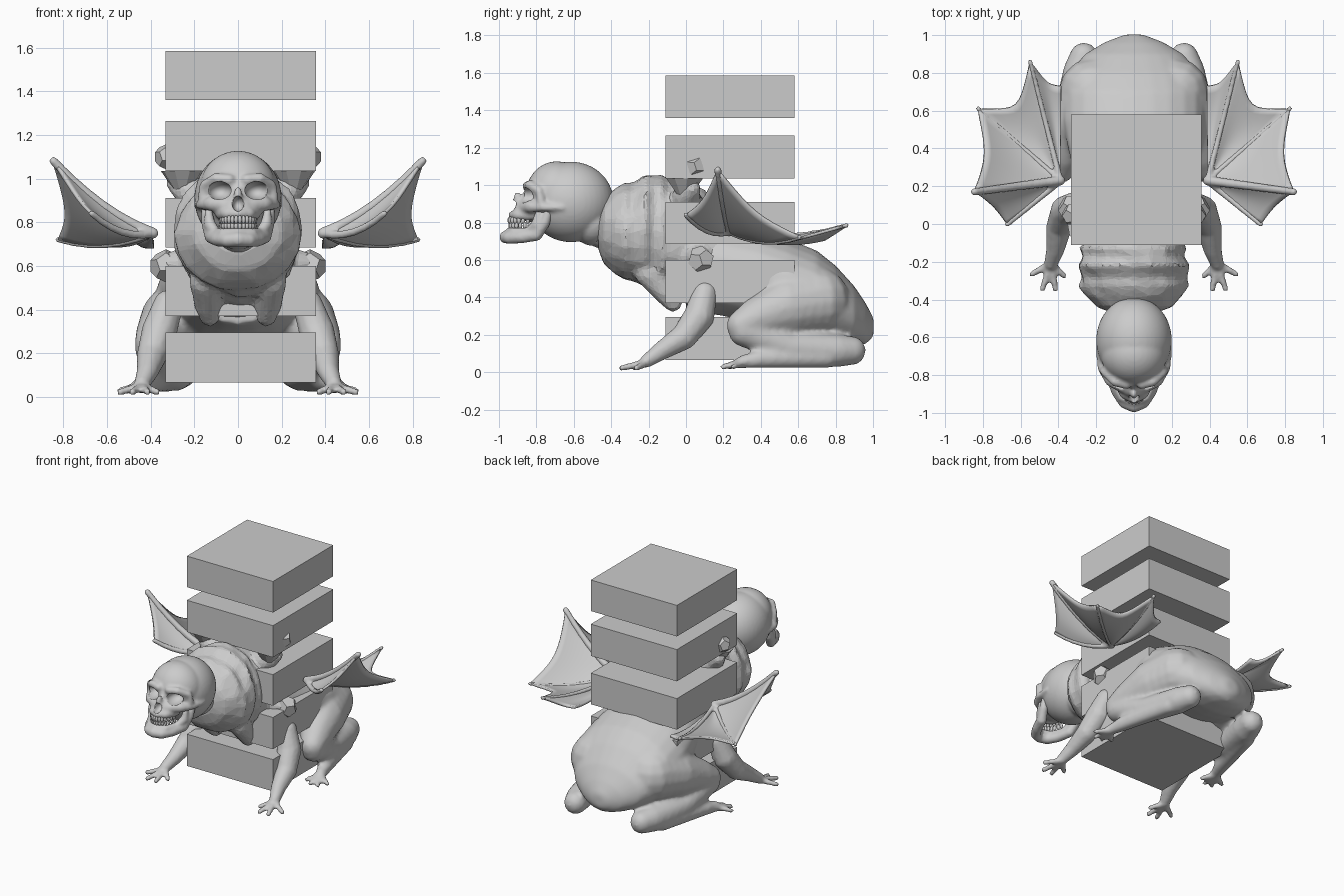
import bpy, bmesh, math, random
from mathutils import Vector, Matrix

if "Cube" in bpy.data.objects:
    bpy.data.objects.remove(bpy.data.objects["Cube"])

random.seed(4)


def finish(name, bm, smooth=False):
    bmesh.ops.recalc_face_normals(bm, faces=bm.faces[:])
    me = bpy.data.meshes.new(name)
    bm.to_mesh(me)
    bm.free()
    if smooth:
        me.polygons.foreach_set("use_smooth", [True] * len(me.polygons))
    ob = bpy.data.objects.new(name, me)
    bpy.context.collection.objects.link(ob)
    return ob


templates = {}


def ball(bm, c, r, seg=20):
    """Ellipsoid copied from a cached unit sphere."""
    if seg not in templates:
        t = bmesh.new()
        bmesh.ops.create_uvsphere(t, u_segments=seg, v_segments=seg * 2 // 3, radius=1)
        t.verts.index_update()
        templates[seg] = ([tuple(v.co) for v in t.verts], [[v.index for v in f.verts] for f in t.faces])
        t.free()
    r = r if isinstance(r, tuple) else (r, r, r)
    co, faces = templates[seg]
    vs = [bm.verts.new([c[i] + r[i] * p[i] for i in range(3)]) for p in co]
    for f in faces:
        bm.faces.new([vs[i] for i in f])


def limb(bm, pts):
    """Chain of overlapping balls through (x, y, z, radius), on both sides."""
    for a, b in zip(pts, pts[1:]):
        a, b = Vector(a), Vector(b)
        n = max(1, int((a.xyz - b.xyz).length / (0.4 * min(a.w, b.w))) + 1)
        for i in range(n + 1):
            p = a.lerp(b, i / n)
            for s in (1, -1) if p.x else (1,):
                ball(bm, (s * p.x, p.y, p.z), p.w, 12)


def loft(bm, rings, seg=24, jitter=0.0):
    """Elliptic rings along y: (y, z_low, z_high, half_width)."""
    prev = None
    for k, (y, lo, hi, w) in enumerate(rings):
        ring = []
        for i in range(seg):
            a = 2 * math.pi * i / seg
            f = 1 + random.uniform(-jitter, jitter)
            ring.append(bm.verts.new((w * f * math.cos(a), y,
                                      (lo + hi) / 2 + (hi - lo) / 2 * f * math.sin(a))))
        if prev:
            for i in range(seg):
                j = (i + 1) % seg
                bm.faces.new((prev[i], prev[j], ring[j], ring[i]))
        if k in (0, len(rings) - 1):
            bm.faces.new(ring)
        prev = ring


def fuse(ob, voxel, smooth=4, shade=True):
    m = ob.modifiers.new("fuse", "REMESH")
    m.mode = "VOXEL"
    m.voxel_size = voxel
    m.use_smooth_shade = shade
    if smooth:
        s = ob.modifiers.new("soften", "SMOOTH")
        s.iterations = smooth
    return ob


# stack of five slabs
for i, (lo, hi) in enumerate([(.065, .295), (.37, .6), (.685, .91), (1.035, 1.265), (1.36, 1.585)]):
    bm = bmesh.new()
    bmesh.ops.create_cube(bm, size=1, matrix=Matrix.Translation((.012, .235, (lo + hi) / 2))
                          @ Matrix.Diagonal((.69, .69, hi - lo, 1)))
    finish(f"slab_{i + 1}", bm)

# rear body with folded hind legs
bm = bmesh.new()
loft(bm, [(.0, .33, .8, .24), (.2, .3, .8, .3), (.4, .25, .76, .35), (.55, .2, .71, .38),
          (.7, .16, .65, .38), (.8, .14, .57, .345), (.9, .14, .46, .26),
          (.96, .15, .37, .16), (1.003, .19, .29, .05)])
limb(bm, [(.22, .7, .38, .18), (.29, .55, .35, .16), (.36, .38, .29, .11), (.39, .3, .25, .085)])
limb(bm, [(.39, .31, .22, .085), (.35, .55, .13, .085), (.29, .8, .115, .09), (.265, .885, .115, .078)])
limb(bm, [(.33, .75, .08, .06), (.42, .4, .07, .05), (.45, .3, .055, .036)])
for x, y in [(.385, .23), (.44, .195), (.5, .195), (.545, .25)]:
    limb(bm, [(.45, .3, .05, .025), (x, y, .028, .017)])
fuse(finish("rear_body", bm), .015, 6)

# front arms with spread fingers
bm = bmesh.new()
limb(bm, [(.32, .1, .42, .07), (.36, .07, .3, .083), (.395, -.01, .19, .07),
          (.415, -.13, .115, .05), (.44, -.21, .06, .036)])
for x, y in [(.37, -.275), (.415, -.345), (.485, -.345), (.54, -.265)]:
    limb(bm, [(.44, -.21, .05, .022), (x, y, .022, .016)])
fuse(finish("front_arms", bm), .011, 3)

# rough torso with collar folds, shoulder stumps and hanging lobes
bm = bmesh.new()
loft(bm, [(-.47, .66, .85, .12), (-.44, .58, .93, .2), (-.38, .52, .98, .255), (-.33, .49, 1.01, .29),
          (-.28, .48, 1.01, .275), (-.22, .465, 1.065, .3), (-.17, .45, 1.045, .27), (-.13, .43, 1.05, .285),
          (-.1, .41, 1.03, .27), (0, .36, 1.01, .26), (.1, .34, .97, .26), (.2, .34, .85, .25)],
     20, .035)
limb(bm, [(.15, 0, .88, .1), (.22, 0, .94, .075), (.28, .03, .98, .05)])
limb(bm, [(.2, .06, .6, .09), (.31, .07, .61, .055)])
limb(bm, [(.15, -.2, .53, .075), (.14, -.11, .42, .06), (.13, -.07, .372, .05)])
torso = fuse(finish("torso", bm), .018, 1, False)
d = torso.modifiers.new("facets", "DECIMATE")
d.ratio = .3

# faceted knobs at the shoulders
phi = (1 + 5 ** .5) / 2
corners = [(x, y, z) for x in (1, -1) for y in (1, -1) for z in (1, -1)]
for a in (1, -1):
    for b in (1, -1):
        corners += [(0, a / phi, b * phi), (a / phi, b * phi, 0), (a * phi, 0, b / phi)]
for name, c, r in [("upper_knob", (.325, .05, 1.1), .06), ("lower_knob", (.33, .08, .6), .076)]:
    bm = bmesh.new()
    for v in corners:
        bm.verts.new(Matrix.Rotation(.3, 3, "X") @ Vector(v) * r / 3 ** .5 + Vector(c))
    bmesh.ops.convex_hull(bm, input=bm.verts[:])
    bmesh.ops.dissolve_limit(bm, angle_limit=.05, verts=bm.verts[:], edges=bm.edges[:])
    finish(name, bm).modifiers.new("mirror", "MIRROR")
# flat shoulder rims
bm = bmesh.new()
bmesh.ops.create_cone(bm, cap_ends=True, segments=9, radius1=.03, radius2=.1, depth=.1,
                      matrix=Matrix.Translation((.255, -.01, .985)))
finish("shoulder_rim", bm).modifiers.new("mirror", "MIRROR")

# skull
bm = bmesh.new()
ball(bm, (0, -.615, .91), (.2, .228, .215), 40)
ball(bm, (0, -.69, .955), (.175, .165, .172), 36)
ball(bm, (0, -.5, .8), (.14, .11, .125))
ball(bm, (0, -.77, .95), (.16, .095, .085), 28)
ball(bm, (0, -.81, .87), (.1, .11, .07), 28)
ball(bm, (0, -.9, .92), (.02, .025, .045))
limb(bm, [(.04, -.85, .995, .026), (.1, -.835, 1.0, .026), (.155, -.785, .97, .022), (.165, -.775, .91, .022)])
limb(bm, [(.06, -.86, .88, .035), (.12, -.83, .885, .034), (.175, -.76, .88, .02), (.185, -.66, .88, .018)])
limb(bm, [(0, -.925, .84, .026), (.05, -.9, .84, .028), (.075, -.84, .84, .03), (.085, -.77, .85, .03)])
skull = fuse(finish("skull", bm), .011, 3)
# eye and nose openings
bm = bmesh.new()
for s in (1, -1):
    ball(bm, (s * .085, -.85, .945), (.055, .08, .042))
ball(bm, (0, -.93, .885), (.028, .06, .035))
holes = finish("socket_cutter", bm, True)
holes.hide_render = True
cut = skull.modifiers.new("sockets", "BOOLEAN")
cut.operation = "DIFFERENCE"
cut.solver = "EXACT"
cut.object = holes

# lower jaw
bm = bmesh.new()
limb(bm, [(.15, -.73, .87, .02), (.14, -.755, .8, .03), (.12, -.8, .735, .034),
          (.09, -.88, .722, .034), (.05, -.945, .718, .033), (0, -.965, .722, .034)])
limb(bm, [(.135, -.79, .85, .018), (.13, -.8, .79, .028), (.1, -.84, .75, .024),
          (.065, -.92, .75, .022), (0, -.945, .752, .022)])
fuse(finish("lower_jaw", bm), .01, 3)

# two rows of teeth
bm = bmesh.new()
for row, (z, rx, ry) in enumerate([(.812, .08, .12), (.783, .08, .125)]):
    for i in range(14):
        a = math.radians(-80 + 160 * i / 13)
        ball(bm, (rx * math.sin(a), -.825 - ry * math.cos(a) + .01 * row, z), (.01, .011, .02), 9)
finish("teeth", bm, True)

# neck
bm = bmesh.new()
limb(bm, [(0, -.52, .79, .1), (0, -.4, .76, .12)])
fuse(finish("neck", bm), .02, 3)

# wings: scalloped membrane over four finger bones
root = Vector((.39, .23, .75))
tips = [Vector(t) for t in [(.67, 0, .84), (.845, .17, 1.08), (.825, .61, .72),
                            (.55, .86, .785), (.385, .73, .71)]]
scallop = [.04, .1, .2, .07]


def wing_point(s, u):
    k = min(int(u), 3)
    t = u - k
    bow = math.sin(math.pi * t)
    p = root + (tips[k].lerp(tips[k + 1], t) - root) * s * (1 - scallop[k] * bow)
    p.z -= .03 * bow * s + .16 * s * (1 - s)
    return p


bm = bmesh.new()
N, M = 40, 12
grid = [[bm.verts.new(wing_point(.04 + .96 * j / M, 4 * i / N)) for j in range(M + 1)] for i in range(N + 1)]
for i in range(N):
    for j in range(M):
        bm.faces.new((grid[i][j], grid[i + 1][j], grid[i + 1][j + 1], grid[i][j + 1]))
wing = finish("wing_membrane", bm, True)
th = wing.modifiers.new("thickness", "SOLIDIFY")
th.thickness = .016
th.offset = 0
wing.modifiers.new("mirror", "MIRROR")

bm = bmesh.new()
for k, r in enumerate([.02, .026, .017, .017]):
    limb(bm, [(*wing_point(s / 6, k), r * (1 - .25 * s / 6)) for s in range(7)])
fuse(finish("wing_bones", bm), .009, 1)
